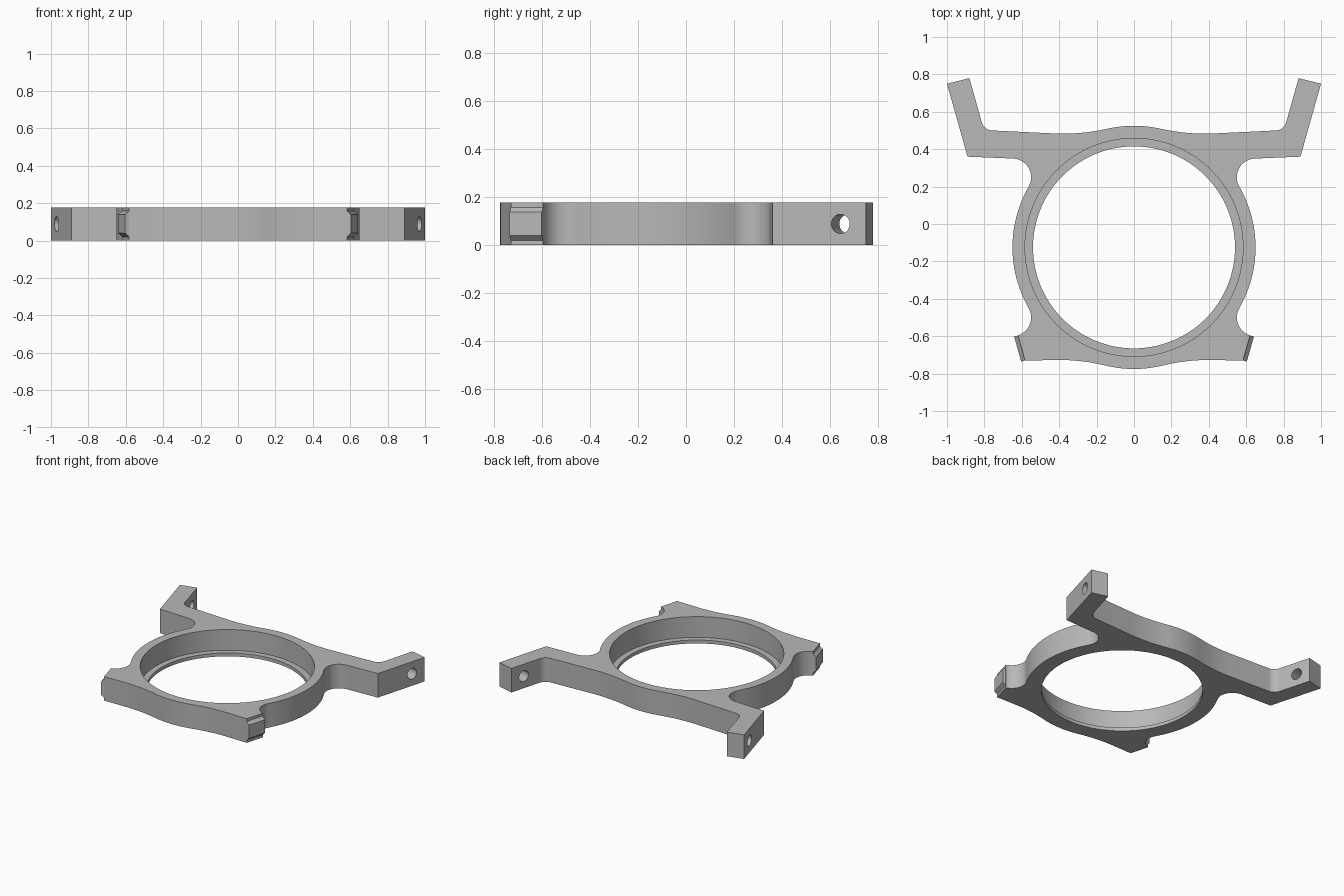
import bpy, bmesh
from math import sin, cos, radians
from mathutils import Vector, Matrix

cube = bpy.data.objects.get("Cube")
if cube:
    bpy.data.objects.remove(cube, do_unlink=True)

HEIGHT = 0.178
RING_Y = -0.125
RING_R = 0.65

grey = bpy.data.materials.new("satin grey")
grey.use_nodes = True
colour = (0.48, 0.48, 0.48, 1)
grey.diffuse_color = colour
grey.node_tree.nodes["Principled BSDF"].inputs["Base Color"].default_value = colour


def arc(cx, cy, r, start, end, steps=12):
    angles = [radians(start + (end - start) * i / steps) for i in range(steps + 1)]
    return [(cx + r * cos(a), cy + r * sin(a)) for a in angles]


def add_object(name, bm):
    bmesh.ops.recalc_face_normals(bm, faces=bm.faces)
    mesh = bpy.data.meshes.new(name)
    bm.to_mesh(mesh)
    bm.free()
    obj = bpy.data.objects.new(name, mesh)
    bpy.context.collection.objects.link(obj)
    mesh.materials.append(grey)
    return obj


def prism(name, points, offset):
    bm = bmesh.new()
    face = bm.faces.new([bm.verts.new(p) for p in points])
    new = bmesh.ops.extrude_face_region(bm, geom=[face])["geom"]
    verts = [v for v in new if isinstance(v, bmesh.types.BMVert)]
    bmesh.ops.translate(bm, verts=verts, vec=offset)
    return add_object(name, bm)


def activate(obj):
    bpy.ops.object.select_all(action="DESELECT")
    obj.select_set(True)
    bpy.context.view_layer.objects.active = obj


def drill(target, radius, depth, centre, axis, sides):
    bm = bmesh.new()
    turn = Vector((0, 0, 1)).rotation_difference(Vector(axis)).to_matrix().to_4x4()
    bmesh.ops.create_cone(bm, cap_ends=True, segments=sides, radius1=radius,
                          radius2=radius, depth=depth,
                          matrix=Matrix.Translation(centre) @ turn)
    cutter = add_object("cutter", bm)
    cutter.hide_render = True
    mod = target.modifiers.new("drill", "BOOLEAN")
    mod.operation = "DIFFERENCE"
    mod.solver = "EXACT"
    mod.object = cutter
    activate(target)
    bpy.ops.object.modifier_apply(modifier=mod.name)
    bpy.data.objects.remove(cutter, do_unlink=True)


# Half outline, from the back centre round to the front centre
half = (arc(0, RING_Y, RING_R, 90, 77.4)
        + arc(0.38, 1.573, 1.09, 257.4, 272)[1:]
        + arc(0.756, 0.56, 0.06, 272, 344)
        + [(0.88, 0.78), (1.0, 0.75), (0.89, 0.36)]
        + arc(0.65, 0.25, 0.1, 90, 210, 20)
        + arc(0, RING_Y, RING_R, 30, -30, 24)[1:-1]
        + arc(0.65, -0.5, 0.1, 150, 253, 20)
        + [(0.583, -0.73)]
        + arc(0.4, -1.767, 1.04, 90, 103.7)
        + arc(0, RING_Y, RING_R, -76.3, -90)[1:])
outline = half + [(-x, y) for x, y in reversed(half[1:-1])]
bracket = prism("ring_bracket", [(x, y, 0) for x, y in outline], (0, 0, HEIGHT))

# Bore with a thin lip at the bottom
drill(bracket, 0.54, 1, (0, RING_Y, 0), (0, 0, 1), 128)
drill(bracket, 0.583, 0.4, (0, RING_Y, 0.225), (0, 0, 1), 128)

# Cross holes in the arms
for side in (-1, 1):
    drill(bracket, 0.04, 0.4, (side * 0.915, 0.66, HEIGHT / 2),
          (side * 0.963, -0.27, 0), 32)
activate(bracket)
bpy.ops.object.shade_smooth_by_angle(angle=radians(25))

# Bevelled tongues on the ends of the front feet
profile = [(-0.01, 0.02), (0, 0.02), (0.021, 0.04), (0.021, 0.138),
           (0, 0.158), (-0.01, 0.158)]
for side, name in ((1, "left_foot_tongue"), (-1, "right_foot_tongue")):
    points = [(side * (0.621 + 0.963 * d), -0.596 - 0.27 * d, z) for d, z in profile]
    prism(name, points, (side * -0.038, -0.134, 0))
